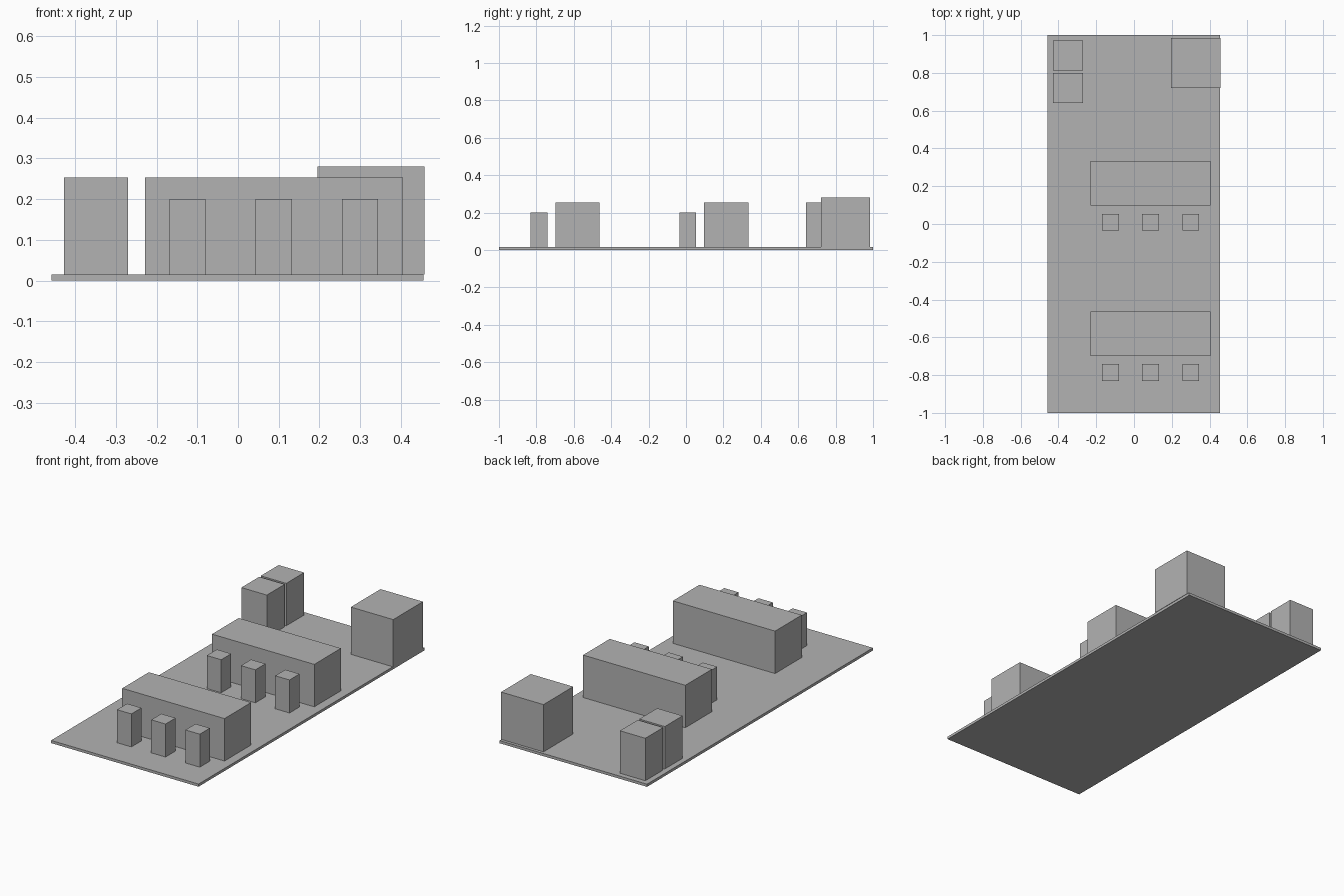
import bpy

cube = bpy.data.objects.get("Cube")
if cube:
    bpy.data.objects.remove(cube, do_unlink=True)

# One plain grey for everything
grey = bpy.data.materials.new("plain_grey")
colour = (0.45, 0.45, 0.45, 1)
grey.use_nodes = True
grey.diffuse_color = colour
for node in grey.node_tree.nodes:
    if node.type == "BSDF_PRINCIPLED":
        node.inputs["Base Color"].default_value = colour

FLOOR_TOP = 0.015


def box(name, centre, size, bottom, top):
    """Add a block from its plan centre, plan size and height range."""
    bpy.ops.mesh.primitive_cube_add(size=1, location=(*centre, (bottom + top) / 2))
    part = bpy.context.object
    part.name = name
    part.scale = (*size, top - bottom)
    bpy.ops.object.transform_apply(location=False, rotation=False, scale=True)
    part.data.materials.append(grey)
    return part


# Floor slab
box("floor", (-0.0015, 0), (0.914, 2.0), 0, FLOOR_TOP)

# Two long counters, each with a row of three stools in front
for row, y in (("front", -0.58), ("back", 0.215)):
    box(f"{row}_counter", (0.088, y), (0.634, 0.236), FLOOR_TOP, 0.253)
    for i, side in enumerate(("right", "middle", "left")):
        box(f"{row}_{side}_stool", (0.088 + (i - 1) * 0.212, y - 0.206),
            (0.089, 0.089), FLOOR_TOP, 0.2)

# Pair of cabinets in the back right corner
for name, y in (("inner_cabinet", 0.72), ("corner_cabinet", 0.892)):
    box(name, (-0.349, y), (0.158, 0.158), FLOOR_TOP, 0.253)

# Large block in the back left corner
box("corner_block", (0.3265, 0.852), (0.263, 0.263), FLOOR_TOP, 0.28)
